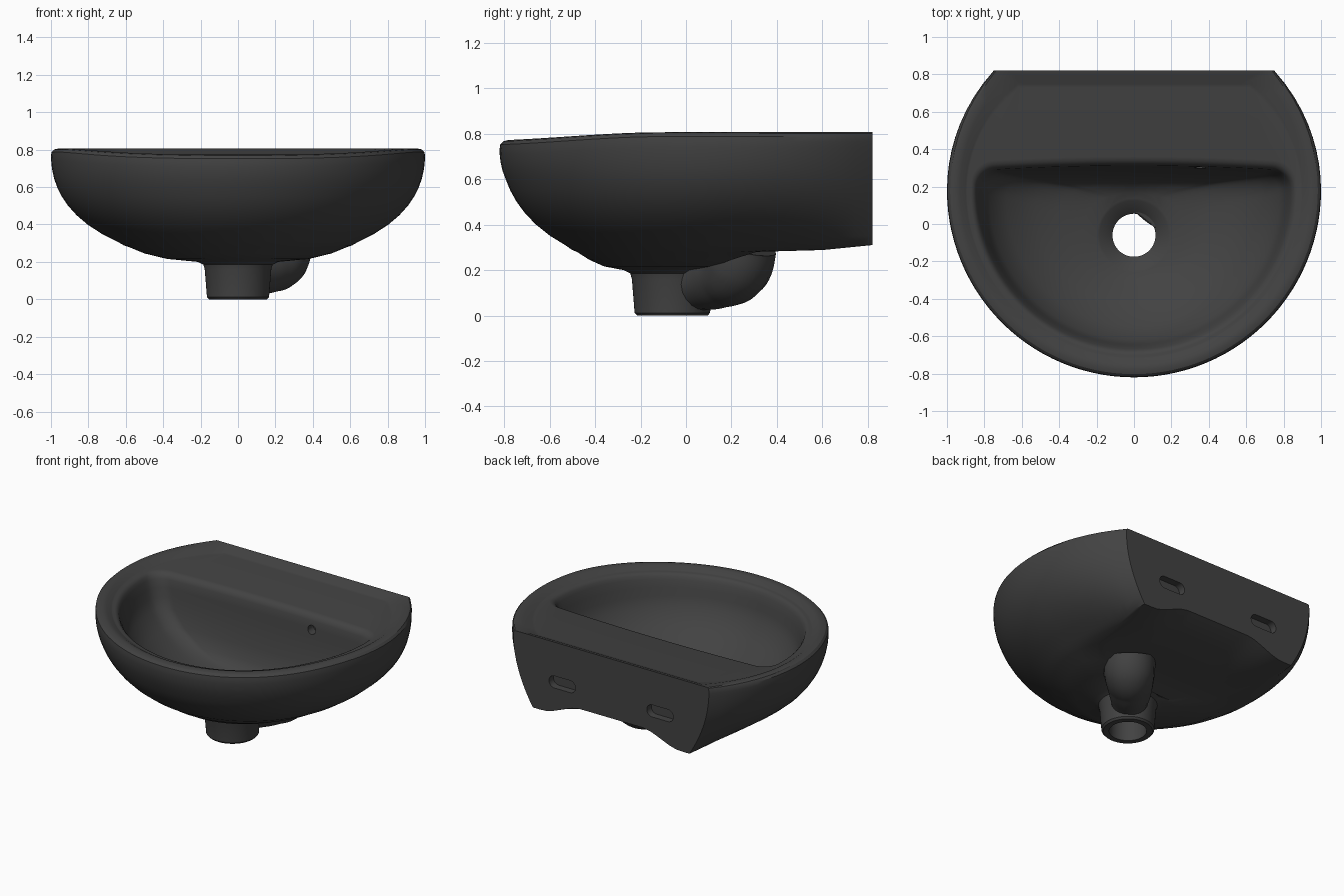
import bpy, bmesh, math
from mathutils import Vector

if "Cube" in bpy.data.objects:
    bpy.data.objects.remove(bpy.data.objects["Cube"])

FRONT, SIDE, BACK = 28, 9, 24      # segments: quarter front, side to corner, back edge
WALL, DRAIN_Y = 0.82, -0.06

glaze = bpy.data.materials.new("charcoal_glaze")
glaze.use_nodes = True
glaze.diffuse_color = (0.055, 0.055, 0.055, 1)
glaze.node_tree.nodes["Principled BSDF"].inputs["Base Color"].default_value = glaze.diffuse_color


def clamp(v):
    return max(0.0, min(1.0, v))


def smooth(v):
    v = clamp(v)
    return v * v * (3 - 2 * v)


def belly(z, top, depth):
    """Relative radius of a rounded basin at height z."""
    return (1 - clamp((top - z) / depth) ** 2.25) ** (1 / 2.25)


def quarter(r, c):
    angles = [-math.pi / 2 * (1 - i / FRONT) for i in range(FRONT + 1)]
    return [(r * math.cos(a), c + r * math.sin(a)) for a in angles]


def close_ring(half, back):
    """Mirror a half outline, running front > left > back edge > right."""
    return half + back + [(-x, y) for x, y in reversed(half[1:])]


def back_edge(x, y, bulge=0.0):
    ts = [1 - 2 * i / BACK for i in range(1, BACK)]
    return [(x * t, y + bulge * (1 - t * t)) for t in ts]


def shell_ring(z, r, c, yb, w):
    """Round front, elliptical sides ending in a straight back of half width w."""
    length = (yb - c) / math.sqrt(1 - (w / r) ** 2)
    half = quarter(r, c)
    for i in range(1, SIDE + 1):
        d = (yb - c) * i / SIDE
        half.append((r * math.sqrt(1 - (d / length) ** 2), c + d))
    pts = []
    for x, y in close_ring(half, back_edge(w, yb)):
        lift = 0.0
        if y > WALL - 0.001:       # arch along the bottom of the wall panel
            lift = 0.085 * smooth(1.8 * (1 - abs(x) / 0.53)) * clamp((0.7 - z) / 0.39)
        pts.append((x, y, z + lift))
    return pts


def bowl_ring(z, r, c, yb, q):
    """Round front, straight back with rounded corners of radius q."""
    half = quarter(r, c)
    for i in range(1, SIDE + 1):
        a = math.pi / 2 * i / SIDE
        half.append((r - q + q * math.cos(a), yb - q + q * math.sin(a)))
    return [(x, y, z) for x, y in close_ring(half, back_edge(r - q, yb, 0.02))]


def drain_ring(z, r):
    half = quarter(r, DRAIN_Y)
    corner = math.pi / 4
    for i in range(1, SIDE + 1):
        a = corner * i / SIDE
        half.append((r * math.cos(a), DRAIN_Y + r * math.sin(a)))
    arc = [corner * (1 + 2 * i / BACK) for i in range(1, BACK)]
    back = [(r * math.cos(a), DRAIN_Y + r * math.sin(a)) for a in arc]
    return [(x, y, z) for x, y in close_ring(half, back)]


# Drain spout and underside
rings = [drain_ring(z, r) for z, r in
         [(0, 0.155), (0.012, 0.166), (0.16, 0.178), (0.185, 0.185), (0.2, 0.215)]]
rings += [shell_ring(*s) for s in [
    (0.216, 0.38, 0.02, 0.12, 0.31),
    (0.245, 0.5, 0.075, 0.2, 0.43),
    (0.28, 0.585, 0.105, 0.31, 0.53),
    (0.288, 0.61, 0.11, 0.6, 0.575),
]]
# Outer shell
for z in (0.31, 0.35, 0.4, 0.45, 0.5, 0.55, 0.6, 0.65, 0.7, 0.74, 0.765):
    f = belly(z, 0.78, 0.58)
    rings.append(shell_ring(z, f, 0.18 * f, WALL, 0.75 - 0.15 * ((0.78 - z) / 0.47) ** 2))
# Rolled rim and step down to the sunken deck
rings += [shell_ring(*s) for s in [
    (0.787, 0.997, 0.18, WALL, 0.749),
    (0.801, 0.983, 0.18, WALL, 0.745),
    (0.806, 0.96, 0.18, WALL, 0.738),
    (0.799, 0.93, 0.18, 0.788, 0.68),
    (0.779, 0.9, 0.18, 0.748, 0.625),
    (0.776, 0.893, 0.18, 0.73, 0.615),
]]
# Bowl and drain bore
rings += [bowl_ring(*b) for b in [
    (0.775, 0.872, 0.17, 0.34, 0.13),
    (0.77, 0.859, 0.17, 0.32, 0.12),
    (0.757, 0.847, 0.17, 0.303, 0.115),
    (0.735, 0.838, 0.17, 0.292, 0.11),
    (0.68, 0.82, 0.168, 0.286, 0.108),
    (0.62, 0.805, 0.162, 0.279, 0.105),
    (0.55, 0.775, 0.155, 0.268, 0.1),
    (0.45, 0.683, 0.137, 0.247, 0.105),
    (0.36, 0.527, 0.1, 0.22, 0.11),
    (0.315, 0.395, 0.06, 0.19, 0.12),
    (0.285, 0.27, -0.03, 0.15, 0.17),
]]
rings += [drain_ring(z, r) for z, r in
          [(0.274, 0.198), (0.27, 0.185), (0.21, 0.115), (0, 0.118)]]

bm = bmesh.new()
loops = []
for ring in rings:
    loop = []
    for x, y, z in ring:
        # The rim dips gently towards the front
        z -= 0.038 * smooth((-0.1 - y) / 0.85) * clamp((z - 0.6) / 0.15)
        loop.append(bm.verts.new((x, y, z)))
    loops.append(loop)
n = len(loops[0])
for k, low in enumerate(loops):
    high = loops[(k + 1) % len(loops)]
    for i in range(n):
        j = (i + 1) % n
        bm.faces.new((low[i], low[j], high[j], high[i]))
bmesh.ops.recalc_face_normals(bm, faces=bm.faces)
mesh = bpy.data.meshes.new("basin")
bm.to_mesh(mesh)
bm.free()
basin = bpy.data.objects.new("basin", mesh)
bpy.context.collection.objects.link(basin)
mesh.materials.append(glaze)


def cut(name, outline, y0, y1):
    """Subtract an x-z outline, extruded along y, from the basin."""
    b = bmesh.new()
    face = b.faces.new([b.verts.new((x, y0, z)) for x, z in outline])
    out = bmesh.ops.extrude_face_region(b, geom=[face])
    moved = [v for v in out["geom"] if isinstance(v, bmesh.types.BMVert)]
    bmesh.ops.translate(b, verts=moved, vec=Vector((0, y1 - y0, 0)))
    bmesh.ops.recalc_face_normals(b, faces=b.faces)
    m = bpy.data.meshes.new(name)
    b.to_mesh(m)
    b.free()
    m.materials.append(glaze)
    cutter = bpy.data.objects.new(name, m)
    bpy.context.collection.objects.link(cutter)
    cutter.hide_render = True
    cutter.hide_set(True)
    mod = basin.modifiers.new(name, "BOOLEAN")
    mod.operation, mod.solver, mod.object = "DIFFERENCE", "EXACT", cutter
    bpy.context.view_layer.objects.active = basin
    bpy.ops.object.modifier_apply(modifier=name)
    bpy.data.objects.remove(cutter)


def capsule(x, z, r, stretch):
    pts = []
    for i in range(24):
        a = 2 * math.pi * (i + 0.5) / 24
        pts.append((x + r * math.cos(a) + math.copysign(stretch, math.cos(a)), z + r * math.sin(a)))
    return pts


# Wall fixing slots and the overflow hole
for side in (-1, 1):
    cut("fixing_slot_cutter", capsule(side * 0.375, 0.53, 0.042, 0.06), 0.77, 0.9)
cut("overflow_cutter", capsule(0.355, 0.675, 0.03, 0.0005), 0.2, 0.36)

# Overflow channel curving from the spout up into the underside
curve = bpy.data.curves.new("overflow_channel", "CURVE")
curve.dimensions = "3D"
curve.bevel_depth, curve.bevel_resolution = 0.165, 8
curve.resolution_u, curve.use_fill_caps = 10, True
path = [((0.075, 0.045, 0.135), 0.7), ((0.15, 0.14, 0.17), 0.86),
        ((0.218, 0.215, 0.22), 0.98), ((0.236, 0.236, 0.31), 1.0)]
spline = curve.splines.new("BEZIER")
spline.bezier_points.add(len(path) - 1)
for point, (co, radius) in zip(spline.bezier_points, path):
    point.co, point.radius = co, radius
    point.handle_left_type = point.handle_right_type = "AUTO"
channel = bpy.data.objects.new("overflow_channel", curve)
bpy.context.collection.objects.link(channel)
curve.materials.append(glaze)
bpy.ops.object.select_all(action="DESELECT")
channel.select_set(True)
bpy.context.view_layer.objects.active = channel
bpy.ops.object.convert(target="MESH")
for v in channel.data.vertices:    # trim the channel inside the basin wall
    reach = math.hypot(v.co.x, v.co.y - DRAIN_Y)
    v.co.z = min(v.co.z, 0.235 + 0.22 * (reach - 0.2))

# Smooth glaze with crisp panel edges
for obj in (basin, channel):
    bpy.ops.object.select_all(action="DESELECT")
    obj.select_set(True)
    bpy.context.view_layer.objects.active = obj
    bpy.ops.object.shade_smooth_by_angle(angle=math.radians(30))
